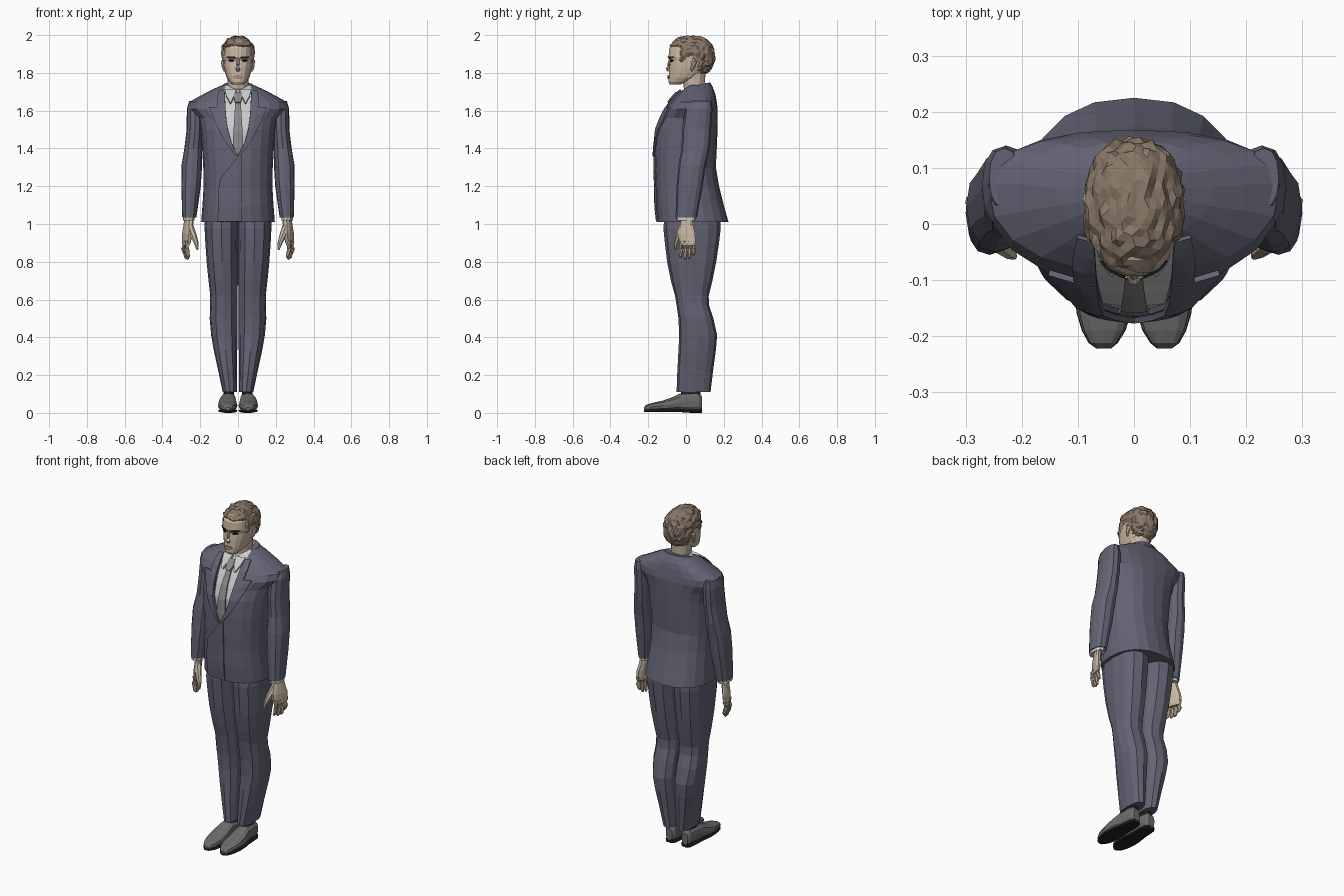
import bpy, bmesh, math, random
from mathutils import Vector, noise
from mathutils.bvhtree import BVHTree

if "Cube" in bpy.data.objects:
    bpy.data.objects.remove(bpy.data.objects["Cube"])

random.seed(4)


def mat(name, *rgb):
    m = bpy.data.materials.new(name)
    m.diffuse_color = (*rgb, 1)
    m.use_nodes = True
    m.node_tree.nodes["Principled BSDF"].inputs["Base Color"].default_value = m.diffuse_color
    return m


SUIT = mat("suit_cloth", .125, .125, .175)
SKIN = mat("skin", .58, .47, .36)
HAIR = mat("hair", .25, .185, .135)
SHIRT = mat("shirt_cloth", .62, .62, .60)
TIE = mat("tie_cloth", .25, .25, .26)
SHOE = mat("shoe_leather", .15, .15, .15)
DARK = mat("dark", .015, .015, .015)
LIP = mat("lip", .38, .25, .2)


def finish(name, bm, material):
    bmesh.ops.recalc_face_normals(bm, faces=bm.faces[:])
    me = bpy.data.meshes.new(name)
    bm.to_mesh(me)
    bm.free()
    me.materials.append(material)
    ob = bpy.data.objects.new(name, me)
    bpy.context.collection.objects.link(ob)
    return ob


def skin_rings(name, rings, material):
    bm = bmesh.new()
    vs = [[bm.verts.new(p) for p in r] for r in rings]
    n = len(vs[0])
    for a, b in zip(vs, vs[1:]):
        for i in range(n):
            j = (i + 1) % n
            bm.faces.new((a[i], a[j], b[j], b[i]))
    bm.faces.new(vs[0])
    bm.faces.new(vs[-1])
    return finish(name, bm, material)


def loft(name, rows, material, n=12, e=.85, s=1, axis='z', tilt=0, shear=0):
    """Rows: level, x0, x1, y0, y1 and optionally the y of the widest point."""
    rings = []
    for lv, x0, x1, y0, y1, *c in rows:
        cy = c[0] if c else (y0 + y1) / 2
        ring = []
        for i in range(n):
            t = 2 * math.pi * i / n
            co, si = math.cos(t), math.sin(t)
            y = cy + (y1 - cy if si > 0 else cy - y0) * math.copysign(abs(si) ** e, si)
            x = (x0 + x1) / 2 + (x1 - x0) / 2 * math.copysign(abs(co) ** e, co) + shear * (y - cy)
            ring.append((s * x, y, lv + tilt * (y - cy)) if axis == 'z' else (s * x, lv, y))
        rings.append(ring)
    return skin_rings(name, rings, material)


def limb(name, pts, radii, material, s=1, n=7):
    """Round tapered tube through a few points."""
    pts = [Vector((s * p[0], p[1], p[2])) for p in pts]
    rings = []
    for i, p in enumerate(pts):
        q = (pts[min(i + 1, len(pts) - 1)] - pts[max(i - 1, 0)]).to_track_quat('Z', 'Y')
        rings.append([p + q @ Vector((radii[i] * math.cos(2 * math.pi * k / n),
                                      radii[i] * math.sin(2 * math.pi * k / n), 0)) for k in range(n)])
    return skin_rings(name, rings, material)


def tree(ob):
    bm = bmesh.new()
    bm.from_mesh(ob.data)
    t = BVHTree.FromBMesh(bm)
    bm.free()
    return t


def patch(name, rows, target, material, off=.006, s=1, cols=6, sub=3):
    """Cloth panel laid on a front surface; rows: z, x0, x1."""
    fine = []
    for a, b in zip(rows, rows[1:]):
        fine += [[a[k] + (b[k] - a[k]) * i / sub for k in range(3)] for i in range(sub)]
    fine.append(rows[-1])
    bm = bmesh.new()
    grid = []
    for z, x0, x1 in fine:
        line = []
        for i in range(cols + 1):
            p = Vector((s * (x0 + (x1 - x0) * i / cols), -1, z))
            hit, nor, _, _ = target.ray_cast(p, Vector((0, 1, 0)))
            if hit is None:
                hit, nor, _, _ = target.find_nearest(Vector((p.x, 0, z)))
            line.append(bm.verts.new(hit + nor * off))
        grid.append(line)
    for a, b in zip(grid, grid[1:]):
        for i in range(cols):
            bm.faces.new((a[i], a[i + 1], b[i + 1], b[i]))
    ob = finish(name, bm, material)
    mod = ob.modifiers.new("thickness", 'SOLIDIFY')
    mod.thickness, mod.offset = off * 1.5, 0
    return ob


# Jacket body: level, half width, front, back, widest y
body = [(1.01, .195, -.15, .225, .03), (1.10, .188, -.16, .20, .02), (1.20, .182, -.161, .175, .01),
        (1.30, .184, -.165, .158, .01), (1.40, .19, -.165, .163, .015), (1.50, .198, -.158, .167, .03),
        (1.56, .21, -.135, .168, .05), (1.61, .262, -.107, .168, .06), (1.645, .26, -.085, .163, .07),
        (1.68, .197, -.055, .157, .07), (1.71, .14, -.025, .148, .065), (1.735, .085, .005, .13, .065)]
jacket = loft("jacket", [(z, -w, w, f, b, c) for z, w, f, b, c in body], SUIT, 20, .86)
front = tree(jacket)

# Shirt sits just inside the jacket and shows through the V opening
shirt = loft("shirt", [(z, -w * .95, w * .95, f + .01, b - .012, c) for z, w, f, b, c in body[2:]], SHIRT, 20, .86)
chest = tree(shirt)
edge = [(1.36, 0), (1.43, .035), (1.50, .055), (1.60, .066), (1.70, .072), (1.80, .07)]
bm = bmesh.new()
outline = [(x, z) for z, x in edge] + [(-x, z) for z, x in reversed(edge[1:])]
f = bm.faces.new([bm.verts.new((x, -.4, z)) for x, z in outline])
ext = bmesh.ops.extrude_face_region(bm, geom=[f])["geom"]
bmesh.ops.translate(bm, verts=[v for v in ext if isinstance(v, bmesh.types.BMVert)], vec=(0, .43, 0))
cutter = finish("opening_cutter", bm, SUIT)
cutter.hide_render = True
mod = jacket.modifiers.new("opening", 'BOOLEAN')
mod.operation, mod.object, mod.solver = 'DIFFERENCE', cutter, 'EXACT'
dg = bpy.context.evaluated_depsgraph_get()
jacket.data = bpy.data.meshes.new_from_object(jacket.evaluated_get(dg))
jacket.modifiers.clear()
bpy.data.objects.remove(cutter)

# Raised collar at the back, overlapping front panel, tie
loft("jacket_back_collar", [(1.705, -.105, .105, .02, .145, .07), (1.738, -.08, .08, .02, .128, .07)],
     SUIT, 16, .9, tilt=.2)
patch("front_panel", [(1.015, -.105, .02), (1.18, -.10, .02), (1.24, -.09, .02), (1.36, .0, .02)], front, SUIT, .005)
patch("tie", [(1.37, -.012, .012), (1.42, -.027, .027), (1.64, -.014, .014)], chest, TIE, .006)
patch("tie_knot", [(1.635, -.013, .013), (1.66, -.022, .022), (1.685, -.018, .018)], chest, TIE, .012)

# Neck and shirt collar band
loft("neck", [(1.66, -.06, .06, -.02, .10), (1.72, -.054, .054, -.01, .098), (1.80, -.056, .056, -.02, .105)],
     SKIN, 12, .95, tilt=.25)
loft("shirt_collar_band", [(1.67, -.072, .072, -.048, .112), (1.728, -.062, .062, -.022, .108)], SHIRT, 14, .95, tilt=.3)

# Head, built from chin to crown
head = loft("head", [(1.738, -.028, .028, -.086, -.03, -.05), (1.752, -.045, .045, -.094, .0, -.03),
                     (1.775, -.060, .060, -.093, .06, 0), (1.80, -.068, .068, -.091, .09, .01),
                     (1.83, -.075, .075, -.089, .11, .02), (1.865, -.079, .079, -.084, .125, .02),
                     (1.885, -.080, .080, -.094, .13, .02), (1.93, -.077, .077, -.09, .13, .03),
                     (1.965, -.062, .062, -.065, .11, .03), (1.98, -.035, .035, -.03, .08, .03)], SKIN, 18, .88)
face = tree(head)
limb("nose", [(0, -.083, 1.875), (0, -.091, 1.845), (0, -.096, 1.823), (0, -.088, 1.812)],
     [.007, .009, .0125, .010], SKIN)
patch("lips", [(1.768, -.012, .012), (1.778, -.026, .026), (1.788, -.012, .012)], face, LIP, .004)

# Hair: lumpy shell trimmed along the hairline
bm = bmesh.new()
bmesh.ops.create_icosphere(bm, subdivisions=4, radius=1)
bare = []
for v in bm.verts:
    d = v.co.copy()
    p = Vector([math.copysign(abs(c) ** .88, c) for c in d])
    k = 1 + .07 * noise.noise(d * 5) + random.uniform(-.04, .03)
    v.co = Vector((p.x * .09 * k, .027 + p.y * .125 * k, 1.887 + p.z * .11 * k))
    y, z = v.co.y, v.co.z
    line = 1.925 if y < -.045 else 1.845 if y < .0 else 1.875 if y < .06 else 1.79
    if z < line:
        bare.append(v)
bmesh.ops.delete(bm, geom=bare, context='VERTS')
for v in bm.verts:
    if v.is_boundary:
        axis = Vector((0, .027, v.co.z))
        v.co = axis + (v.co - axis) * .9
finish("hair", bm, HAIR)

# Shoe sections along y: level, x0, x1, z0, z1
shoe = [(-.222, .042, .066, .016, .030), (-.212, .030, .080, .012, .042), (-.19, .016, .092, .012, .050),
        (-.16, .007, .101, .012, .057), (-.12, .003, .106, .012, .066), (-.07, .006, .104, .012, .084),
        (-.03, .010, .096, .012, .103), (.03, .012, .088, .012, .108), (.07, .018, .084, .012, .103),
        (.086, .032, .072, .015, .085)]
leg = [(1.06, .0, .176, -.11, .18), (.98, .0, .177, -.12, .184), (.90, .001, .173, -.112, .175),
       (.80, .001, .166, -.10, .16), (.70, .001, .156, -.08, .14), (.62, .002, .147, -.058, .12),
       (.57, .002, .147, -.05, .122), (.50, .002, .15, -.04, .145), (.41, .003, .142, -.036, .165),
       (.33, .004, .128, -.04, .158), (.22, .005, .104, -.046, .143), (.11, .006, .081, -.05, .13)]
sleeve = [(1.652, .205, .258, .03, .135), (1.61, .185, .271, -.005, .14), (1.50, .185, .272, -.02, .133),
          (1.40, .19, .284, -.024, .125), (1.31, .19, .299, -.04, .105), (1.20, .197, .30, -.05, .088),
          (1.035, .22, .295, -.055, .058)]

# Paired parts
for side, s in (("left", 1), ("right", -1)):
    loft(side + "_trouser_leg", leg, SUIT, 12, .82, s)
    loft(side + "_sleeve", sleeve, SUIT, 12, .85, s)
    loft(side + "_cuff", [(1.06, .229, .290, -.049, .052), (1.018, .229, .290, -.05, .051)], SHIRT, 12, .85, s)
    loft(side + "_sock", [(.08, .02, .078, -.03, .075), (.14, .02, .074, -.03, .085)], DARK, 10, .95, s)
    loft(side + "_shoe", shoe, SHOE, 12, .75, s, 'y')
    loft(side + "_sole", [(y, a - .001, b + .001, .004 if y < -.01 else 0, .018) for y, a, b, _, _ in shoe],
         DARK, 8, .4, s, 'y')

    # Lapel with notch, shirt collar wing
    patch(side + "_lapel", [(1.36, .0, .012), (1.43, .033, .062), (1.50, .053, .10), (1.56, .062, .128),
                            (1.615, .066, .15)], front, SUIT, .007, s)
    patch(side + "_jacket_collar", [(1.615, .066, .105), (1.66, .068, .108), (1.70, .07, .10)],
          front, SUIT, .006, s)
    patch(side + "_collar_wing", [(1.635, .036, .042), (1.67, .02, .062), (1.70, .008, .066)],
          chest, SHIRT, .010, s)

    # Hand, turned slightly inward: palm, fingers, thumb
    loft(side + "_palm", [(1.03, .238, .280, -.028, .034), (.99, .243, .284, -.034, .04),
                          (.95, .250, .288, -.045, .05), (.90, .258, .290, -.036, .052),
                          (.885, .266, .286, -.03, .046)], SKIN, 10, .8, s, shear=.35)
    for i, (y0, y1, tip) in enumerate([(-.025, -.029, .822), (-.003, -.004, .812),
                                       (.019, .018, .815), (.040, .040, .835)]):
        x = .268 + .006 * i
        limb(f"{side}_finger_{i + 1}", [(x, y0, .91), (x + .003, (y0 + y1) / 2, .87),
                                        (x - .004, y1, tip + .012), (x - .009, y1, tip)],
             [.014, .0125, .010, .005], SKIN, s)
    limb(side + "_thumb", [(.253, -.015, .99), (.237, -.036, .94), (.222, -.050, .90), (.214, -.058, .865)],
         [.018, .018, .013, .006], SKIN, s)

    # Ear, eye, brow
    limb(side + "_ear", [(.071, .028, 1.808), (.075, .036, 1.828), (.077, .044, 1.86), (.073, .042, 1.88)],
         [.005, .011, .015, .007], SKIN, s)
    patch(side + "_eye", [(1.858, .026, .040), (1.865, .020, .048), (1.871, .026, .044)], face, DARK, .003, s, 4, 2)
    patch(side + "_brow", [(1.879, .014, .050), (1.886, .018, .058)], face, DARK, .003, s, 5, 1)
